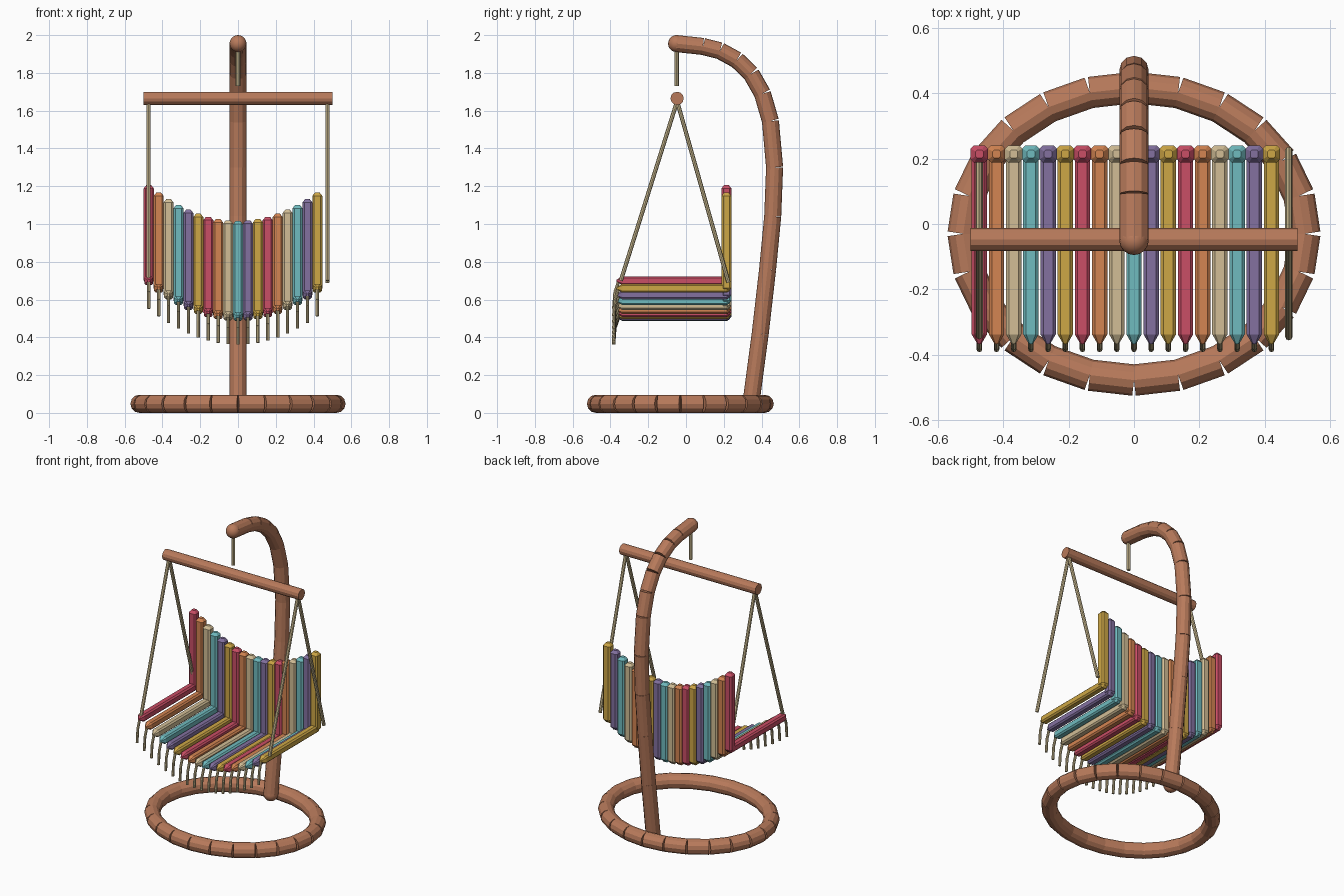
import bpy, bmesh, math
from mathutils import Vector, Matrix

if "Cube" in bpy.data.objects:
    bpy.data.objects.remove(bpy.data.objects["Cube"])


def material(name, rgb):
    m = bpy.data.materials.new(name)
    lin = [((c / 255 + 0.055) / 1.055) ** 2.4 for c in rgb]
    m.diffuse_color = (*lin, 1)
    m.use_nodes = True
    m.node_tree.nodes["Principled BSDF"].inputs["Base Color"].default_value = m.diffuse_color
    return m


WOOD = material("warm_wood", (184, 122, 91))
ROPE = material("rope_tan", (208, 191, 148))
STRIPES = [material("red", (202, 78, 102)), material("orange", (212, 133, 82)),
           material("beige", (210, 190, 150)), material("teal", (112, 187, 191)),
           material("purple", (131, 113, 160)), material("yellow", (206, 167, 70))]


def finish(bm, name, mat):
    bmesh.ops.recalc_face_normals(bm, faces=bm.faces)
    me = bpy.data.meshes.new(name)
    bm.to_mesh(me)
    bm.free()
    me.materials.append(mat)
    ob = bpy.data.objects.new(name, me)
    bpy.context.collection.objects.link(ob)
    return ob


def add_rod(bm, p, q, r, sides=12):
    p, q = Vector(p), Vector(q)
    d = q - p
    mat = Matrix.Translation((p + q) / 2) @ d.to_track_quat('Z', 'Y').to_matrix().to_4x4()
    bmesh.ops.create_cone(bm, cap_ends=True, segments=sides, radius1=r, radius2=r,
                          depth=d.length, matrix=mat)


def add_ball(bm, c, r):
    bmesh.ops.create_uvsphere(bm, u_segments=16, v_segments=10, radius=r,
                              matrix=Matrix.Translation(c))


def rods(name, mat, path, r, sides=12):
    bm = bmesh.new()
    for p, q in zip(path, path[1:]):
        add_rod(bm, p, q, r, sides)
    return finish(bm, name, mat)


def slat(name, mat, start, axis, up, length, half, tip0, tip1):
    """Chamfered square bar; tip = (taper length, end scale)."""
    axis, up = Vector(axis), Vector(up)
    side = axis.cross(up)
    c = half * 0.62
    section = [(half, c), (c, half), (-c, half), (-half, c),
               (-half, -c), (-c, -half), (c, -half), (half, -c)]
    stations = [(0, tip0[1]), (tip0[0], 1), (length - tip1[0], 1), (length, tip1[1])]
    bm = bmesh.new()
    rings = [[bm.verts.new(Vector(start) + axis * t + side * a * s + up * b * s)
              for a, b in section] for t, s in stations]
    for lo, hi in zip(rings, rings[1:]):
        for k in range(8):
            bm.faces.new((lo[k], lo[(k + 1) % 8], hi[(k + 1) % 8], hi[k]))
    bm.faces.new(rings[0])
    bm.faces.new(rings[-1])
    return finish(bm, name, mat)


# Oval floor ring of straight logs
ring = [(0.522 * math.cos(math.radians(15 * i)),
         -0.03 + 0.447 * math.sin(math.radians(15 * i)), 0.048) for i in range(25)]
rods("base_ring", WOOD, ring, 0.048)

# Curved post with rounded ends
arch = [(-0.05, 1.955), (0.09, 1.94), (0.18, 1.917), (0.27, 1.868), (0.345, 1.795),
        (0.405, 1.69), (0.447, 1.545), (0.469, 1.3), (0.459, 1.04), (0.432, 0.76),
        (0.393, 0.42), (0.345, 0.06)]
rods("curved_post", WOOD, [(0, y, z) for y, z in arch], 0.045)
bm = bmesh.new()
add_ball(bm, (0, -0.05, 1.955), 0.045)
add_ball(bm, (0, 0.345, 0.06), 0.045)
caps = finish(bm, "post_end_caps", WOOD)
for f in caps.data.polygons:
    f.use_smooth = True

# Hanging rope and crossbar
rods("top_rope", ROPE, [(0, -0.05, 1.95), (0, -0.05, 1.73)], 0.012, 8)
rods("crossbar", WOOD, [(-0.5, -0.047, 1.665), (0.5, -0.047, 1.665)], 0.035)

# Side ropes from the crossbar to the seat corners
for sx, label in ((-1, "left"), (1, "right")):
    x = 0.473 * sx
    rods("side_rope_" + label, ROPE,
         [(x, -0.345, 0.70), (x, -0.047, 1.65), (x, 0.225, 0.69)], 0.011, 8)

# Seat slats, back slats and fringe, sagging towards the middle
for i in range(18):
    x = -0.4725 + 0.0525 * i
    z = 0.51 + 0.85 * x * x
    mat = STRIPES[i % 6]
    slat(f"seat_slat_{i}", mat, (x, -0.367, z), (0, 1, 0), (0, 0, 1),
         0.60, 0.0235, (0.03, 0.25), (0.015, 0.5))
    slat(f"back_slat_{i}", mat, (x, 0.214, z - 0.018), (0, 0, 1), (0, 1, 0),
         0.525, 0.0265, (0.018, 0.45), (0.018, 0.45))
    rods(f"fringe_{i}", ROPE, [(x, -0.355, z), (x, -0.376, z - 0.06),
                               (x, -0.383, z - 0.148)], 0.0085, 8)
